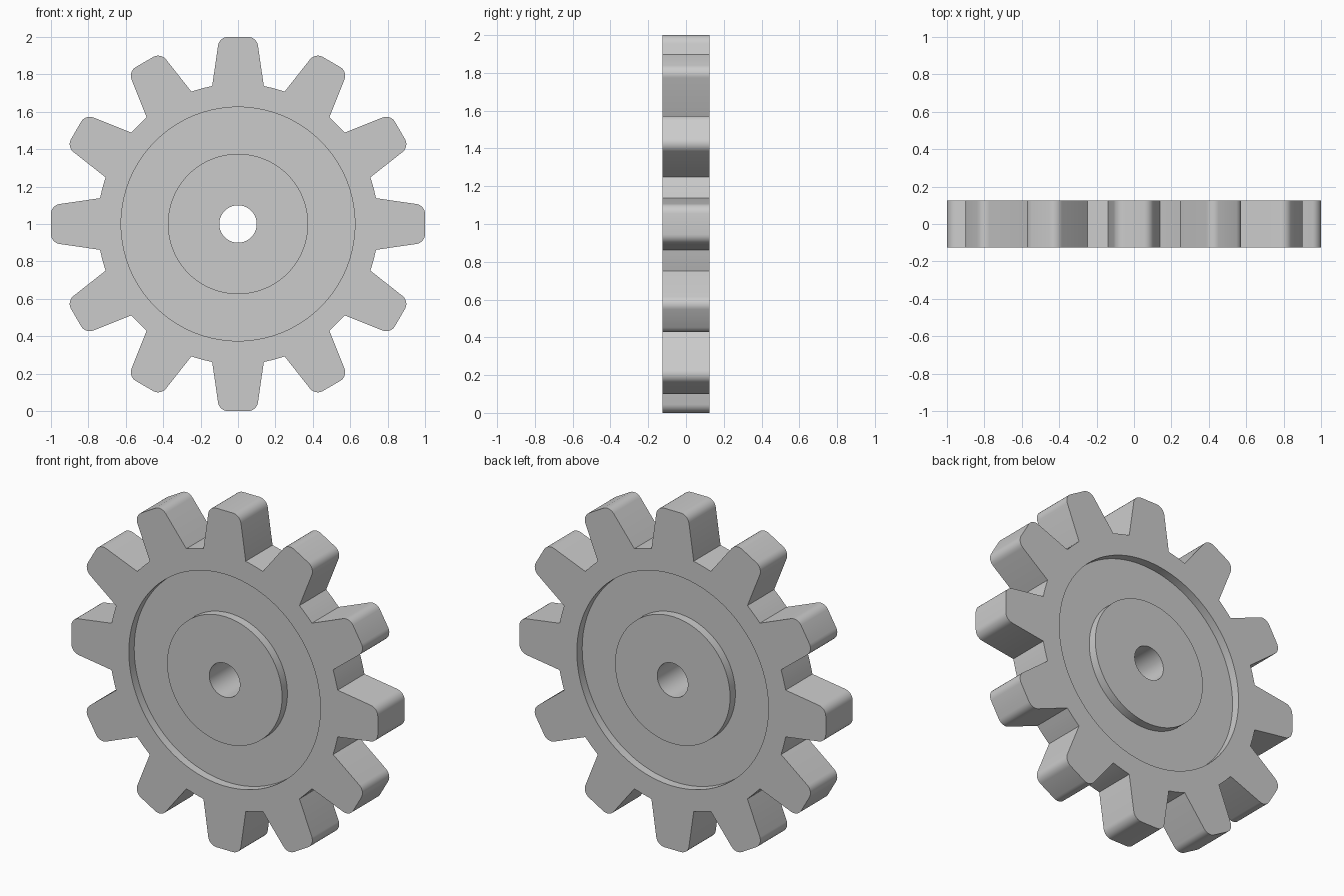
import bpy, bmesh
from math import sin, cos, pi, atan2, radians, hypot

if "Cube" in bpy.data.objects:
    bpy.data.objects.remove(bpy.data.objects["Cube"])

TEETH, HALF, CZ = 12, 0.125, 1.0
ROOT_R, GROOVE_OUT, GROOVE_IN, BORE = 0.75, 0.625, 0.375, 0.1
DEPTH, SEG = 0.05, 128


def to_object(name, bm):
    bmesh.ops.recalc_face_normals(bm, faces=bm.faces)
    mesh = bpy.data.meshes.new(name)
    bm.to_mesh(mesh)
    bm.free()
    ob = bpy.data.objects.new(name, mesh)
    bpy.context.collection.objects.link(ob)
    return ob


def lathe(name, profile):
    """Spin a closed (radius, y) profile around the gear axis."""
    bm = bmesh.new()
    rings = [[bm.verts.new((r * cos(a), y, CZ + r * sin(a))) for r, y in profile]
             for a in (2 * pi * i / SEG for i in range(SEG))]
    n = len(profile)
    for i in range(SEG):
        a, b = rings[i], rings[(i + 1) % SEG]
        for j in range(n):
            k = (j + 1) % n
            bm.faces.new((a[j], a[k], b[k], b[j]))
    return to_object(name, bm)


# Toothed disc: tapered teeth joined by root arcs
tooth = [(-0.138, 0.738), (-0.1, 1.0), (0.1, 1.0), (0.138, 0.738)]
root_half = atan2(0.138, 0.738)
pitch = 2 * pi / TEETH
tooth_polar = [(hypot(x, z), atan2(x, z)) for x, z in tooth]
gap = [(ROOT_R, root_half + (pitch - 2 * root_half) * t / 4) for t in (1, 2, 3)]
bm = bmesh.new()
outline = [bm.verts.new((r * sin(a + i * pitch), -HALF, CZ + r * cos(a + i * pitch)))
           for i in range(TEETH) for r, a in tooth_polar + gap]
face = bm.faces.new(outline)
res = bmesh.ops.extrude_face_region(bm, geom=[face], use_keep_orig=True)
for v in res["geom"]:
    if isinstance(v, bmesh.types.BMVert):
        v.co.y = HALF
bmesh.ops.recalc_face_normals(bm, faces=bm.faces)

# Rounded tooth tips
tips = [e for e in bm.edges
        if abs(e.verts[0].co.y - e.verts[1].co.y) > HALF
        and hypot(e.verts[0].co.x, e.verts[0].co.z - CZ) > 0.95]
bmesh.ops.bevel(bm, geom=tips, offset=0.045, offset_type='OFFSET',
                segments=6, profile=0.5, affect='EDGES')
gear = to_object("gear", bm)

# Cutters: ring groove on both faces, and the axle bore
cutters = []
for side, label in ((-1, "front"), (1, "back")):
    inner, outer = side * (HALF - DEPTH), side * (HALF + 0.1)
    cutters.append(lathe(label + "_groove_cutter",
                         [(GROOVE_IN, inner), (GROOVE_OUT, inner),
                          (GROOVE_OUT, outer), (GROOVE_IN, outer)]))
bm = bmesh.new()
bmesh.ops.create_cone(bm, cap_ends=True, segments=64, radius1=BORE, radius2=BORE, depth=1)
for v in bm.verts:
    x, y, z = v.co
    v.co = (x, -z, CZ + y)
cutters.append(to_object("bore_cutter", bm))

bpy.context.view_layer.objects.active = gear
gear.select_set(True)
for c in cutters:
    c.hide_render = True
    mod = gear.modifiers.new(c.name, 'BOOLEAN')
    mod.operation, mod.solver, mod.object = 'DIFFERENCE', 'EXACT', c
    bpy.ops.object.modifier_apply(modifier=mod.name)
for c in cutters:
    bpy.data.objects.remove(c)

# Smooth round walls, crisp edges
bpy.ops.object.shade_smooth_by_angle(angle=radians(30))
